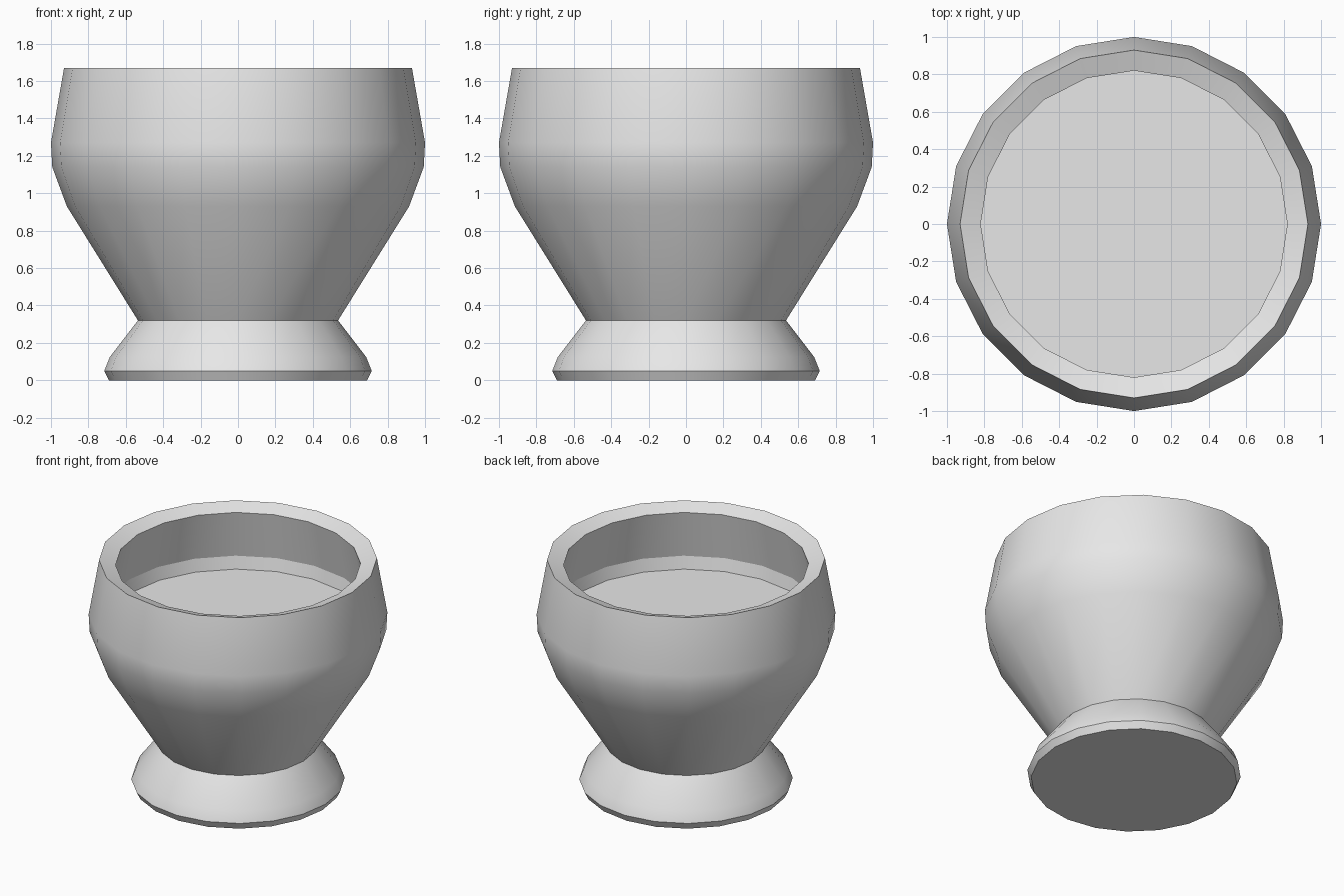
import bpy
import bmesh
from math import radians
from mathutils import Matrix, Vector

SIDES = 20

cube = bpy.data.objects.get("Cube")
if cube:
    bpy.data.objects.remove(cube, do_unlink=True)

grey = bpy.data.materials.new("plain_grey")
grey.use_nodes = True
grey.diffuse_color = (0.8, 0.8, 0.8, 1)
grey.node_tree.nodes["Principled BSDF"].inputs["Base Color"].default_value = (0.8, 0.8, 0.8, 1)


def turned(name, profile, cap):
    """Lathe a (radius, height) profile; optionally cap its 'first' or 'last' ring."""
    bm = bmesh.new()
    rings = []
    for radius, height in profile:
        ring = []
        for i in range(SIDES):
            turn = Matrix.Rotation(radians(360 * i / SIDES), 3, "Z")
            ring.append(bm.verts.new(turn @ Vector((radius, 0, height))))
        rings.append(ring)
    for low, high in zip(rings, rings[1:]):
        for i in range(SIDES):
            j = (i + 1) % SIDES
            bm.faces.new((low[i], low[j], high[j], high[i]))
    if cap == "first":
        bm.faces.new(rings[0][::-1])
    else:
        bm.faces.new(rings[-1])
    mesh = bpy.data.meshes.new(name)
    bm.to_mesh(mesh)
    bm.free()
    mesh.materials.append(grey)
    obj = bpy.data.objects.new(name, mesh)
    bpy.context.collection.objects.link(obj)
    bpy.ops.object.select_all(action="DESELECT")
    obj.select_set(True)
    bpy.context.view_layer.objects.active = obj
    bpy.ops.object.shade_smooth_by_angle(angle=radians(22))
    return obj


# Flared foot with a bevelled bottom edge
turned("foot", [(0.69, 0), (0.715, 0.05), (0.685, 0.125), (0.535, 0.32)], "first")

# Bowl: outer wall, sloping rim, inner wall and flat inner floor
turned("bowl", [
    (0.535, 0.32), (0.915, 0.93), (0.993, 1.14), (1.0, 1.27), (0.93, 1.67),
    (0.82, 1.632), (0.89, 1.28), (0.87, 1.19),
], "last")
